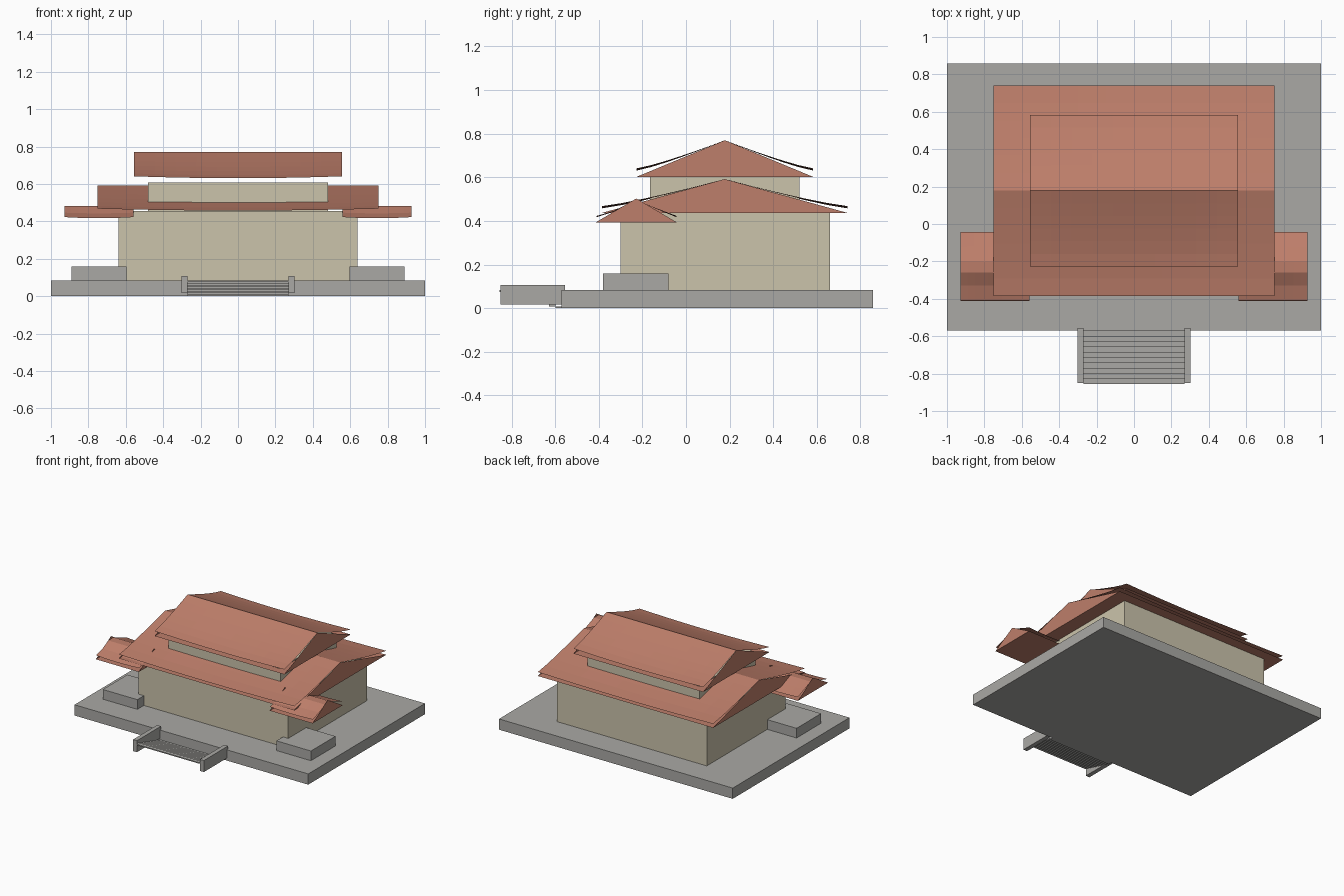
import bpy

if "Cube" in bpy.data.objects:
    bpy.data.objects.remove(bpy.data.objects["Cube"], do_unlink=True)


def material(name, rgb):
    m = bpy.data.materials.new(name)
    m.use_nodes = True
    m.diffuse_color = (*rgb, 1)
    m.node_tree.nodes["Principled BSDF"].inputs["Base Color"].default_value = (*rgb, 1)
    return m


STONE = material("grey_stone", (0.40, 0.395, 0.375))
WALL = material("cream_wall", (0.60, 0.55, 0.41))
TILE = material("terracotta_tile", (0.515, 0.21, 0.145))


def mesh_object(name, verts, faces, mat):
    me = bpy.data.meshes.new(name)
    me.from_pydata(verts, [], faces)
    me.materials.append(mat)
    me.update()
    ob = bpy.data.objects.new(name, me)
    bpy.context.collection.objects.link(ob)
    return ob


def box(name, x, y, z, mat):
    """Box spanning the (low, high) ranges x, y and z."""
    verts = [(a, b, c) for a in x for b in y for c in z]
    faces = [(0, 1, 3, 2), (4, 6, 7, 5), (0, 4, 5, 1),
             (2, 3, 7, 6), (0, 2, 6, 4), (1, 5, 7, 3)]
    return mesh_object(name, verts, faces, mat)


def roof_sheet(name, x, profile, lift, cols=10):
    """Curved tile sheet: a (y, z) profile swept along x, eaves lifted at the ends."""
    low, high = min(p[1] for p in profile), max(p[1] for p in profile)
    n = len(profile)
    verts = []
    for i in range(cols + 1):
        u = i / cols
        for y, z in profile:
            t = (high - z) / (high - low)
            verts.append((x[0] + (x[1] - x[0]) * u, y, z + lift * t * (2 * u - 1) ** 2))
    faces = [(i * n + j, (i + 1) * n + j, (i + 1) * n + j + 1, i * n + j + 1)
             for i in range(cols) for j in range(n - 1)]
    ob = mesh_object(name, verts, faces, TILE)
    for p in ob.data.polygons:
        p.flip() if p.normal.z < 0 else None
    return ob


def gable_frame(name, x, y, base, apex):
    """Two triangular gable ends joined by a flat soffit."""
    mid = (y[0] + y[1]) / 2
    verts = [v for a in x for v in ((a, y[0], base), (a, y[1], base), (a, mid, apex))]
    return mesh_object(name, verts, [(0, 2, 1), (3, 4, 5), (0, 1, 4, 3)], TILE)


def curved_profile(mid, half, ridge, eave, steps=6):
    """Symmetric slope, steep at the ridge and flatter at the eaves."""
    pts = []
    for i in range(-steps, steps + 1):
        t = abs(i) / steps
        pts.append((mid + half * i / steps, ridge - (ridge - eave) * (1 - (1 - t) ** 1.2)))
    return pts


# Platform and halls
box("platform", (-1, 1), (-0.57, 0.857), (0, 0.083), STONE)
box("main_hall", (-0.64, 0.64), (-0.30, 0.66), (0.083, 0.455), WALL)
box("upper_hall", (-0.48, 0.48), (-0.165, 0.52), (0.44, 0.608), WALL)

# Main and upper roofs
gable_frame("main_roof_gables", (-0.75, 0.75), (-0.385, 0.74), 0.437, 0.592)
roof_sheet("main_roof", (-0.75, 0.75), curved_profile(0.178, 0.562, 0.592, 0.458), 0.01)
gable_frame("upper_roof_gables", (-0.555, 0.555), (-0.227, 0.583), 0.602, 0.77)
roof_sheet("upper_roof", (-0.555, 0.555), curved_profile(0.178, 0.405, 0.77, 0.631), 0.01)

# Side wings: stone block below, small roof above
WING = [(-0.41, 0.417), (-0.33, 0.443), (-0.26, 0.481), (-0.20, 0.483), (-0.12, 0.449), (-0.043, 0.417)]
for side, s in (("left", 1), ("right", -1)):
    box(side + "_wing_block", sorted((s * 0.595, s * 0.89)), (-0.38, -0.08), (0.083, 0.158), STONE)
    span = sorted((s * 0.56, s * 0.927))
    gable_frame(side + "_wing_gables", span, (-0.413, -0.043), 0.394, 0.503)
    roof_sheet(side + "_wing_roof", span, WING, 0.006)
    # Stair side wall
    box(side + "_stair_wall", sorted((s * 0.27, s * 0.303)), (-0.85, -0.555), (0.018, 0.107), STONE)

# Thin stair treads
STEPS = 10
for i in range(STEPS):
    y = -0.57 - 0.0285 * i
    z = 0.0083 * i
    box(f"stair_tread_{i + 1}", (-0.27, 0.27), (y - 0.0285, y), (z, z + 0.0083), STONE)
